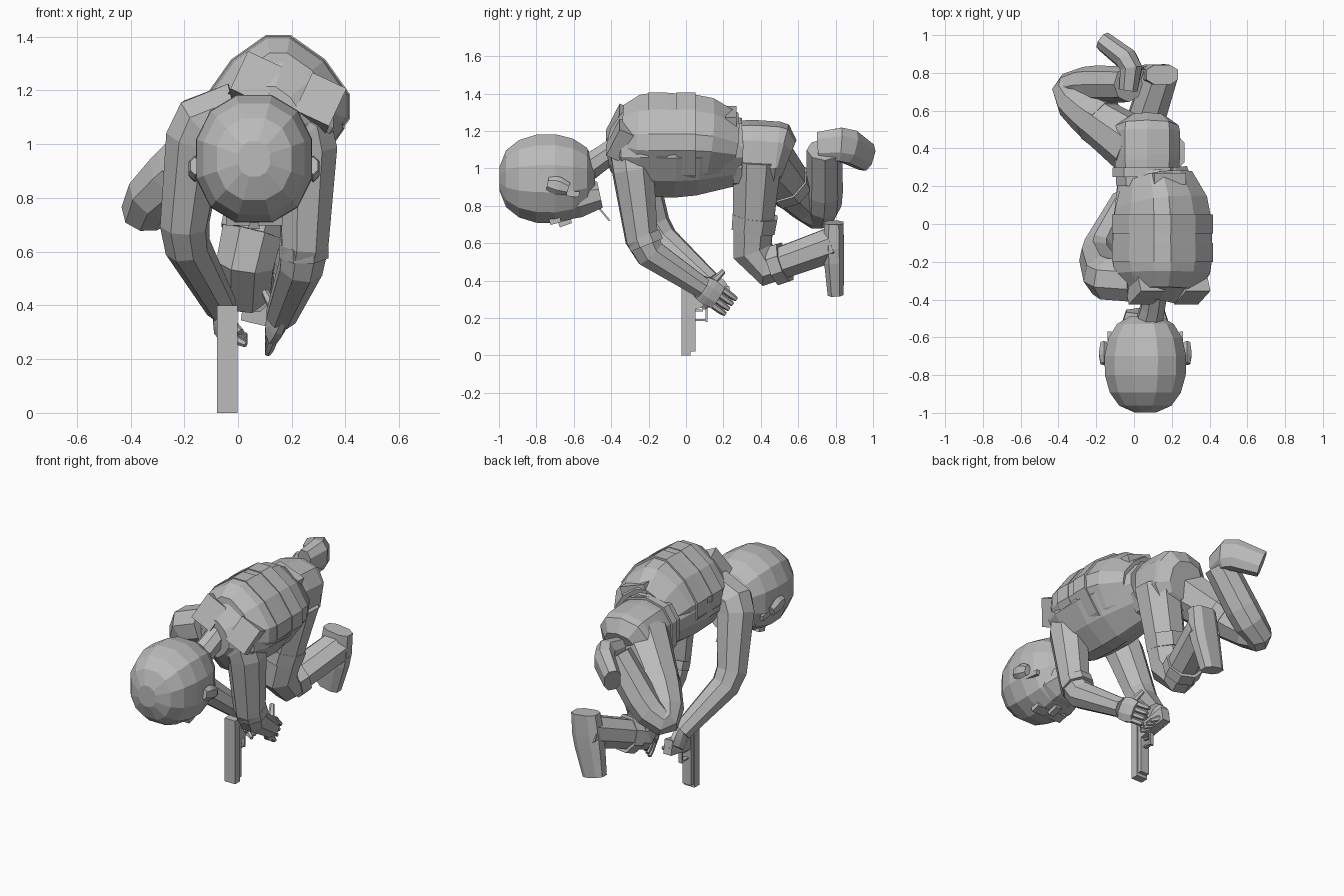
import bpy, bmesh
from math import cos, sin, pi, tau, radians, copysign
from mathutils import Vector

default_cube = bpy.data.objects.get("Cube")
if default_cube:
    bpy.data.objects.remove(default_cube, do_unlink=True)

colour = (.5, .5, .5, 1)
grey = bpy.data.materials.new("plain_grey")
grey.use_nodes = True
grey.diffuse_color = colour
grey.node_tree.nodes["Principled BSDF"].inputs["Base Color"].default_value = colour

ACROSS, ALONG, UPRIGHT = Vector((1, 0, 0)), Vector((0, 1, 0)), Vector((0, 0, 1))


def finish(name, bm):
    bmesh.ops.recalc_face_normals(bm, faces=bm.faces)
    mesh = bpy.data.meshes.new(name)
    bm.to_mesh(mesh)
    bm.free()
    mesh.materials.append(grey)
    part = bpy.data.objects.new(name, mesh)
    bpy.context.collection.objects.link(part)
    return part


def box(name, centre, size, pitch=0, roll=0):
    bm = bmesh.new()
    bmesh.ops.create_cube(bm, size=1)
    part = finish(name, bm)
    part.location, part.scale = centre, size
    part.rotation_euler = radians(pitch), radians(roll), 0


def chamfer(path, cut):
    """Replace every inner joint by two, so that bends are cut across."""
    result = [path[0]]
    for before, joint, after in zip(path, path[1:], path[2:]):
        result += [joint.lerp(before, cut), joint.lerp(after, cut)]
    return result + [path[-1]]


def tube(name, path, wide=ACROSS, flat=1, sides=8, power=1, cut=.2):
    """Skin a limb along joints given as x, y, z, radius.

    wide is the direction of the full radius, flat scales the other one,
    and power makes the cross-section boxy (below one) or a diamond (above).
    """
    path = [Vector(joint) for joint in path]
    if cut:
        path = chamfer(path, cut)
    centres = [joint.to_3d() for joint in path]
    bm = bmesh.new()
    rings = []
    u = wide
    for joint, before, centre, after in zip(path, centres[:1] + centres, centres, centres[1:] + centres[-1:]):
        tangent = ((after - centre).normalized() + (centre - before).normalized()).normalized()
        u = (u - tangent * u.dot(tangent)).normalized()
        v = tangent.cross(u) * flat
        ring = []
        for k in range(sides):
            angle = (k + .5) * tau / sides
            c, s = [copysign(abs(f(angle)) ** power, f(angle)) for f in (cos, sin)]
            ring.append(bm.verts.new(centre + (u * c + v * s) * joint.w))
        rings.append(ring)
    for low, high in zip(rings, rings[1:]):
        for k in range(sides):
            bm.faces.new((low[k - 1], low[k], high[k], high[k - 1]))
    bm.faces.new(rings[0])
    bm.faces.new(rings[-1])
    finish(name, bm)


def trunk(name, path):
    tube(name, path, sides=12, power=1.35)


def hand(side, wrist, knuckles, tips, spread, thumb_tip):
    """Flat palm, four fingers fanned along spread, and a thumb."""
    wrist, knuckles, tips, spread, thumb_tip = map(Vector, (wrist, knuckles, tips, spread, thumb_tip))
    tube("palm_" + side, [(*wrist, .06), (*wrist.lerp(knuckles, .5), .08), (*knuckles, .07)],
         wide=spread, flat=.45)
    for finger in range(4):
        offset = spread * (finger - 1.5) * .033
        root, tip = knuckles + offset, tips + offset
        tube("finger_" + side, [(*root, .018), (*root.lerp(tip, .6), .018), (*tip, .012)], sides=6)
    root = wrist.lerp(knuckles, .4)
    tube("thumb_" + side, [(*root, .025), (*root.lerp(thumb_tip, .5), .02), (*thumb_tip, .014)], sides=6)


# Rolled trunk: torso, vest with raised bands, hips and belt
trunk("torso", [(.12, -.4, 1.1, .12), (.14, -.3, 1.1, .26), (.14, 0, 1.1, .27), (.1, .28, 1.09, .19)])
trunk("vest", [(.15, -.35, 1.15, .2), (.15, -.24, 1.14, .28), (.15, .08, 1.14, .27), (.12, .24, 1.11, .2)])
for start in (-.2, -.05):
    trunk("vest_band", [(.15, start, 1.14, .28), (.15, start + .1, 1.14, .28)])
tube("hips", [(.07, .2, 1.08, .17), (.07, .35, 1.08, .18), (.07, .5, 1.07, .18), (.07, .55, 1.05, .11)],
     sides=10, power=.8, cut=.1)
tube("belt", [(.07, .25, 1.08, .19), (.07, .3, 1.08, .19)], sides=10, power=.8)

# Pouch and shoulder straps
box("back_pouch", (.18, .24, 1.27), (.18, .06, .07), roll=20)
for name, x, z in (("left", .3, 1.15), ("right", .06, 1.23)):
    box("strap_" + name, (x, -.35, z), (.14, .09, .17), pitch=-25, roll=25)

# Bowed head, crown forward and face down
MIDDLE = .06
tube("neck", [(.11, -.3, 1.15, .08), (.11, -.4, 1.09, .065), (MIDDLE, -.6, .95, .08)])
crown_to_nape = [pi * (step + .4) / 8 for step in range(8)]
tube("head", [(MIDDLE, -.74 - .26 * cos(a), .945, .225 * sin(a) ** .7) for a in crown_to_nape],
     flat=1.1, sides=12, power=.9, cut=0)
tube("jaw", [(MIDDLE, -.75, .81, .12), (MIDDLE, -.6, .83, .16), (MIDDLE, -.46, .86, .11)], flat=.7)
box("nose", (MIDDLE, -.65, .72), (.04, .07, .05), pitch=20)
box("chin_strap", (MIDDLE, -.45, .77), (.03, .01, .13), pitch=40)
for side in (-1, 1):
    edge = MIDDLE + side * .22
    tube("ear", [(edge, -.74, .92, .02), (edge, -.69, .91, .03), (edge, -.63, .89, .02)], flat=1.7, sides=6)
    box("glasses_temple", (edge - side * .03, -.66, .87), (.02, .18, .03), pitch=-6)
    box("glasses_lens", (MIDDLE + side * .06, -.7, .72), (.09, .06, .03), pitch=15)

# Arms reaching down to the pistol
tube("arm_left", [(.15, -.3, 1.1, .12), (.26, -.29, 1.04, .12), (.245, -.23, .57, .09), (.16, .09, .36, .06)],
     wide=ALONG, cut=.12)
tube("cuff_left", [(.245, -.23, .64, .1), (.245, -.21, .59, .1)], wide=ALONG)
tube("arm_right", [(0, -.3, 1.12, .12), (-.15, -.29, 1.07, .12), (-.205, -.16, .65, .09), (-.06, .13, .39, .06)],
     wide=ALONG, cut=.12)
hand("left", wrist=(.17, .06, .38), knuckles=(.13, .17, .31), tips=(.11, .24, .26),
     spread=(0, .6, .8), thumb_tip=(.1, .2, .45))
hand("right", wrist=(-.06, .12, .4), knuckles=(-.06, .18, .31), tips=(.03, .14, .27),
     spread=(0, .9, .3), thumb_tip=(.01, .07, .3))

# Pistol pointing at the ground
GUN = -.04
box("slide", (GUN, 0, .2), (.075, .05, .4))
box("frame", (GUN, .03, .2), (.06, .04, .36))
box("grip", (GUN, .14, .31), (.055, .2, .09), pitch=10)
box("guard_front", (GUN, .08, .19), (.025, .07, .01))
box("guard_side", (GUN, .11, .22), (.025, .01, .08))
box("trigger", (GUN, .07, .24), (.015, .04, .01))

# Kneeling left leg
tube("leg_left", [(.14, .38, 1.05, .14), (0, .35, .44, .11), (.14, .8, .6, .1)])
tube("knee_pad_left", [(.07, .37, .75, .13), (.05, .36, .67, .125)])
tube("shin_band_left", [(.04, .47, .48, .115), (.06, .53, .5, .114)])
tube("boot_left", [(.15, .79, .71, .09), (.13, .79, .55, .1), (.08, .8, .33, .075)], flat=.6, power=.75)

# Raised right leg, folded outward
tube("leg_right", [(.02, .4, 1.08, .16), (-.31, .63, .82, .105), (-.36, .72, .74, .08), (-.24, .74, .82, .1),
                   (-.03, .74, 1.1, .095)], wide=ALONG)
tube("thigh_band_right", [(-.16, .53, .93, .135), (-.21, .56, .89, .128)], wide=ALONG)
tube("boot_right", [(-.03, .71, 1.12, .08), (-.01, .85, 1.13, .1), (-.16, .965, 1.06, .08)],
     wide=UPRIGHT, flat=.65, power=.8)
